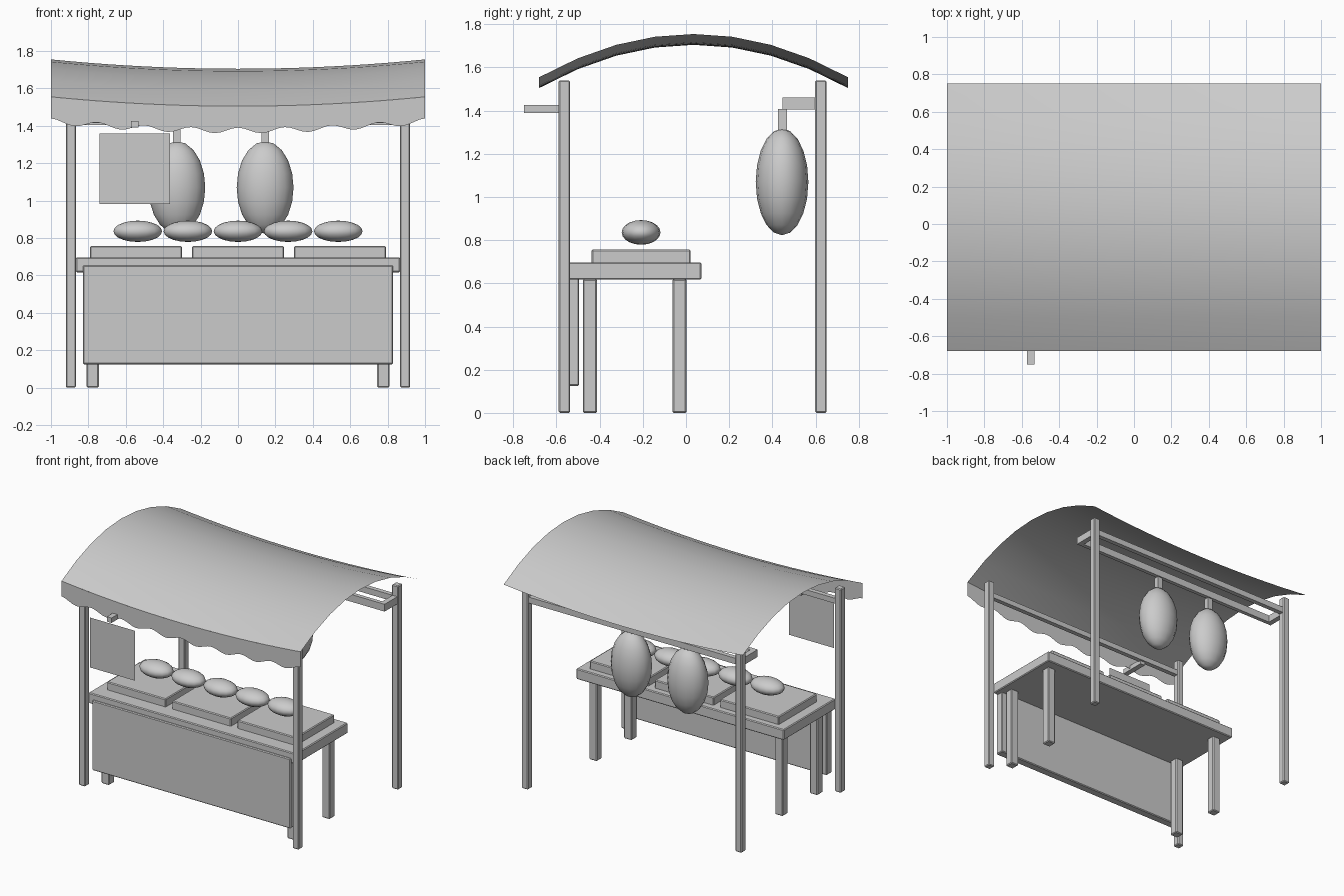
import bpy, bmesh, math

cube = bpy.data.objects.get("Cube")
if cube:
    bpy.data.objects.remove(cube, do_unlink=True)

GREY = (0.6, 0.6, 0.6, 1.0)
mat = bpy.data.materials.new("plain_grey")
mat.use_nodes = True
mat.diffuse_color = GREY
mat.node_tree.nodes["Principled BSDF"].inputs["Base Color"].default_value = GREY


def finish(name, bm, smooth=False):
    mesh = bpy.data.meshes.new(name)
    bm.to_mesh(mesh)
    bm.free()
    mesh.materials.append(mat)
    for poly in mesh.polygons:
        poly.use_smooth = smooth
    obj = bpy.data.objects.new(name, mesh)
    bpy.context.collection.objects.link(obj)
    return obj


def box(name, xs, ys, zs, bevel=0.006):
    """Box spanning the given (low, high) ranges, with softened edges."""
    bm = bmesh.new()
    bmesh.ops.create_cube(bm, size=1)
    for v in bm.verts:
        for axis, (lo, hi) in enumerate((xs, ys, zs)):
            v.co[axis] = hi if v.co[axis] > 0 else lo
    if bevel:
        bmesh.ops.bevel(bm, geom=bm.edges[:], offset=bevel, segments=1, affect='EDGES')
    return finish(name, bm)


def around(center, size):
    return (center - size / 2, center + size / 2)


def ellipsoid(name, center, radii):
    bm = bmesh.new()
    bmesh.ops.create_uvsphere(bm, u_segments=16, v_segments=10, radius=1)
    bmesh.ops.scale(bm, vec=radii, verts=bm.verts)
    bmesh.ops.translate(bm, vec=center, verts=bm.verts)
    return finish(name, bm, smooth=True)


def sheet(name, nu, nv, point):
    """Grid of faces over u, v in 0..1, placed by point(u, v)."""
    bm = bmesh.new()
    rows = [[bm.verts.new(point(i / nu, j / nv)) for j in range(nv + 1)]
            for i in range(nu + 1)]
    for i in range(nu):
        for j in range(nv):
            bm.faces.new((rows[i][j], rows[i + 1][j],
                          rows[i + 1][j + 1], rows[i][j + 1]))
    return finish(name, bm, smooth=True)


# Cloth canopy: arched front to back, sagging in the middle
FRONT, BACK = -0.68, 0.75


def canopy_point(u, v):
    x = 2 * u - 1
    z = 1.505 + 0.05 * x * x + 0.2 * 4 * v * (1 - v)
    return (x, FRONT + (BACK - FRONT) * v, z)


def valance_point(u, v):
    x, y, z = canopy_point(u, 0)
    depth = 0.13 - 0.015 * math.cos(8 * math.pi * x)
    return (x, y, z - depth * (1 - v))


sheet("canopy", 20, 8, canopy_point)
sheet("scalloped_valance", 64, 1, valance_point)

# Posts, table legs and rail brackets on both sides
for side, s in (("left", 1), ("right", -1)):
    px = around(s * 0.893, 0.053)
    box(f"front_post_{side}", px, around(-0.563, 0.053), (0, 1.54))
    box(f"back_post_{side}", px, around(0.625, 0.053), (0, 1.54))
    box(f"rail_bracket_{side}", around(s * 0.893, 0.04), (0.475, 0.605), (1.405, 1.46), 0)
    for end, y in (("front", -0.445), ("back", -0.03)):
        box(f"{end}_leg_{side}", around(s * 0.777, 0.065), around(y, 0.065), (0, 0.62))

# Cross rails
box("front_beam", (-0.88, 0.88), around(-0.563, 0.035), (1.415, 1.455), 0)
box("back_rail", (-0.88, 0.88), around(0.625, 0.035), (1.41, 1.455), 0)
box("hanging_rail", (-0.913, 0.913), (0.447, 0.477), (1.405, 1.46), 0)

# Table with front panel and three trays
box("table_top", (-0.868, 0.868), (-0.548, 0.072), (0.617, 0.697))
box("front_panel", (-0.83, 0.83), (-0.56, -0.495), (0.125, 0.653))
for i in (-1, 0, 1):
    box(f"tray_{i + 2}", around(i * 0.545, 0.492), (-0.437, 0.022), (0.69, 0.757))

# Goods on the table
for i in range(-2, 3):
    ellipsoid(f"loaf_{i + 3}", (i * 0.268, -0.208, 0.836), (0.13, 0.09, 0.057))

# Hanging goods with their hooks
for i, x in enumerate((-0.327, 0.145)):
    ellipsoid(f"hanging_ham_{i + 1}", (x, 0.445, 1.07), (0.152, 0.122, 0.247))
    box(f"hook_{i + 1}", around(x, 0.04), around(0.447, 0.04), (1.29, 1.407), 0)

# Sign board and its arm
box("sign_arm", around(-0.552, 0.04), (-0.75, -0.56), (1.39, 1.427), 0)
sheet("sign_board", 1, 1, lambda u, v: (-0.74 + 0.377 * u, -0.71, 0.983 + 0.377 * v))
